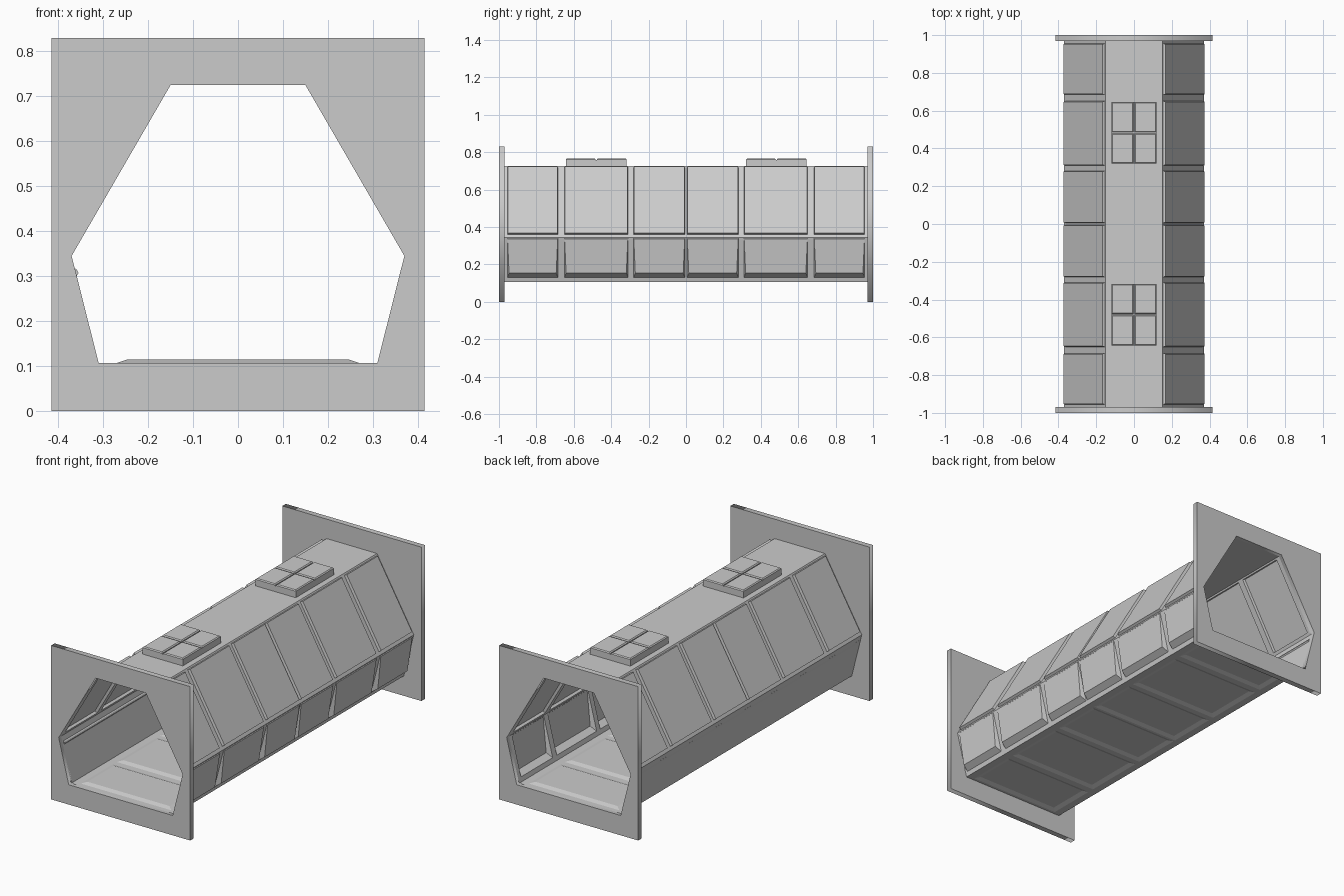
import bpy, bmesh, math
from mathutils import Vector

if "Cube" in bpy.data.objects:
    bpy.data.objects.remove(bpy.data.objects["Cube"])

# Hexagonal cross-section (x, z)
TOP_L, TOP_R = (-0.15, 0.725), (0.15, 0.725)
MID_L, MID_R = (-0.37, 0.345), (0.37, 0.345)
LOW_L, LOW_R = (-0.31, 0.107), (0.31, 0.107)
HEX = [TOP_L, TOP_R, MID_R, LOW_R, LOW_L, MID_L]
HALF = 0.98
BAYS = [(-0.955, -0.685), (-0.65, -0.31), (-0.28, -0.006),
        (0.006, 0.28), (0.31, 0.65), (0.685, 0.955)]


def finish(name, bm):
    bmesh.ops.remove_doubles(bm, verts=bm.verts, dist=1e-5)
    me = bpy.data.meshes.new(name)
    bm.to_mesh(me)
    bm.free()
    ob = bpy.data.objects.new(name, me)
    bpy.context.collection.objects.link(ob)
    return ob


def wall(name, a, b, base=None, face=None, rise=(0, 0), inset=(0, 0)):
    """Thin wall from a to b; pressed panels push outwards (negative rise = inwards).
    base / face: start and end fractions of panel foot and panel face."""
    a, b = Vector((a[0], 0, a[1])), Vector((b[0], 0, b[1]))
    out = (b - a).normalized().cross(Vector((0, 1, 0)))
    mid = (a + b) / 2
    if out.dot(mid - Vector((0, 0, 0.38))) < 0:
        out = -out
    flip = (b - a).cross(Vector((0, 1, 0))).dot(out) < 0
    bm = bmesh.new()

    def pt(s, y, h=0.0):
        return a.lerp(b, s) + out * h + Vector((0, y, 0))

    def quad(*ps):
        vs = [bm.verts.new(p) for p in ps]
        bm.faces.new(vs[::-1] if flip else vs)

    def rect(s0, s1, y0, y1):
        quad(pt(s0, y0), pt(s1, y0), pt(s1, y1), pt(s0, y1))

    if base is None:
        rect(0, 1, -HALF, HALF)
        return finish(name, bm)
    s0, s1 = base
    rect(0, s0, -HALF, HALF)
    rect(s1, 1, -HALF, HALF)
    edges = [-HALF] + [y for bay in BAYS for y in bay] + [HALF]
    for i in range(0, len(edges), 2):
        rect(s0, s1, edges[i], edges[i + 1])
    f0, f1 = face
    for y0, y1 in BAYS:
        foot = [pt(s0, y0), pt(s1, y0), pt(s1, y1), pt(s0, y1)]
        top = [pt(f0, y0 + inset[0], rise[0]), pt(f1, y0 + inset[1], rise[1]),
               pt(f1, y1 - inset[1], rise[1]), pt(f0, y1 - inset[0], rise[0])]
        quad(*top)
        for i in range(4):
            j = (i + 1) % 4
            quad(foot[i], foot[j], top[j], top[i])
    return finish(name, bm)


# Corridor walls
wall("ceiling", TOP_L, TOP_R)
for side, t, m in (("left", TOP_L, MID_L), ("right", TOP_R, MID_R)):
    wall("upper_wall_" + side, t, m, (0.02, 0.96), (0.025, 0.957),
         (0.014, 0.014), (0.003, 0.003))
wall("lower_wall_right", MID_R, LOW_R, (0.02, 0.90), (0.03, 0.78),
     (0.004, 0.026), (0.001, 0.009))
wall("lower_wall_left", MID_L, LOW_L)
wall("floor", LOW_L, LOW_R, (0.065, 0.935), (0.105, 0.895),
     (-0.008, -0.008), (0.022, 0.022))


# End plates with the hexagonal opening
def end_plate(name, y):
    cu = bpy.data.curves.new(name, 'CURVE')
    cu.dimensions = '2D'
    cu.fill_mode = 'BOTH'
    cu.extrude = 0.015
    square = [(-0.415, 0), (0.415, 0), (0.415, 0.83), (-0.415, 0.83)]
    for loop in (square, HEX):
        sp = cu.splines.new('POLY')
        sp.points.add(len(loop) - 1)
        for p, (x, z) in zip(sp.points, loop):
            p.co = (x, z, 0, 1)
        sp.use_cyclic_u = True
    ob = bpy.data.objects.new(name, cu)
    bpy.context.collection.objects.link(ob)
    ob.rotation_euler = (math.pi / 2, 0, 0)
    ob.location = (0, y, 0)
    bpy.ops.object.select_all(action='DESELECT')
    ob.select_set(True)
    bpy.context.view_layer.objects.active = ob
    bpy.ops.object.convert(target='MESH')


end_plate("front_plate", -0.985)
end_plate("back_plate", 0.985)


def box(name, lo, hi, bevel=0.0):
    bm = bmesh.new()
    bmesh.ops.create_cube(bm, size=1)
    lo, hi = Vector(lo), Vector(hi)
    for v in bm.verts:
        v.co = (lo + hi) / 2 + v.co * (hi - lo)
    if bevel:
        es = [e for e in bm.edges if all(v.co.z > hi.z - 1e-5 for v in e.verts)]
        bmesh.ops.bevel(bm, geom=es, offset=bevel, segments=1, affect='EDGES')
    return finish(name, bm)


# Roof hatches: a base with four bevelled tiles
for label, yc in (("front", -0.48), ("back", 0.483)):
    box("hatch_base_" + label, (-0.12, yc - 0.162, 0.726), (0.12, yc + 0.162, 0.757))
    for i, (sx, sy) in enumerate([(-1, -1), (1, -1), (1, 1), (-1, 1)]):
        xs = sorted((sx * 0.003, sx * 0.12))
        ys = sorted((yc + sy * 0.003, yc + sy * 0.162))
        box(f"hatch_tile_{label}_{i}", (xs[0], ys[0], 0.757), (xs[1], ys[1], 0.766), 0.005)

# Slim rail inside the plain left wall
bm = bmesh.new()
ring = [(-0.364, 0.318), (-0.358, 0.314), (-0.355, 0.307), (-0.359, 0.300)]
ends = [[bm.verts.new((x, y, z)) for x, z in ring] for y in (-0.97, 0.97)]
for i in range(4):
    j = (i + 1) % 4
    bm.faces.new((ends[0][i], ends[0][j], ends[1][j], ends[1][i]))
bm.faces.new(ends[0][::-1])
bm.faces.new(ends[1])
bmesh.ops.recalc_face_normals(bm, faces=bm.faces)
finish("wall_rail", bm)
